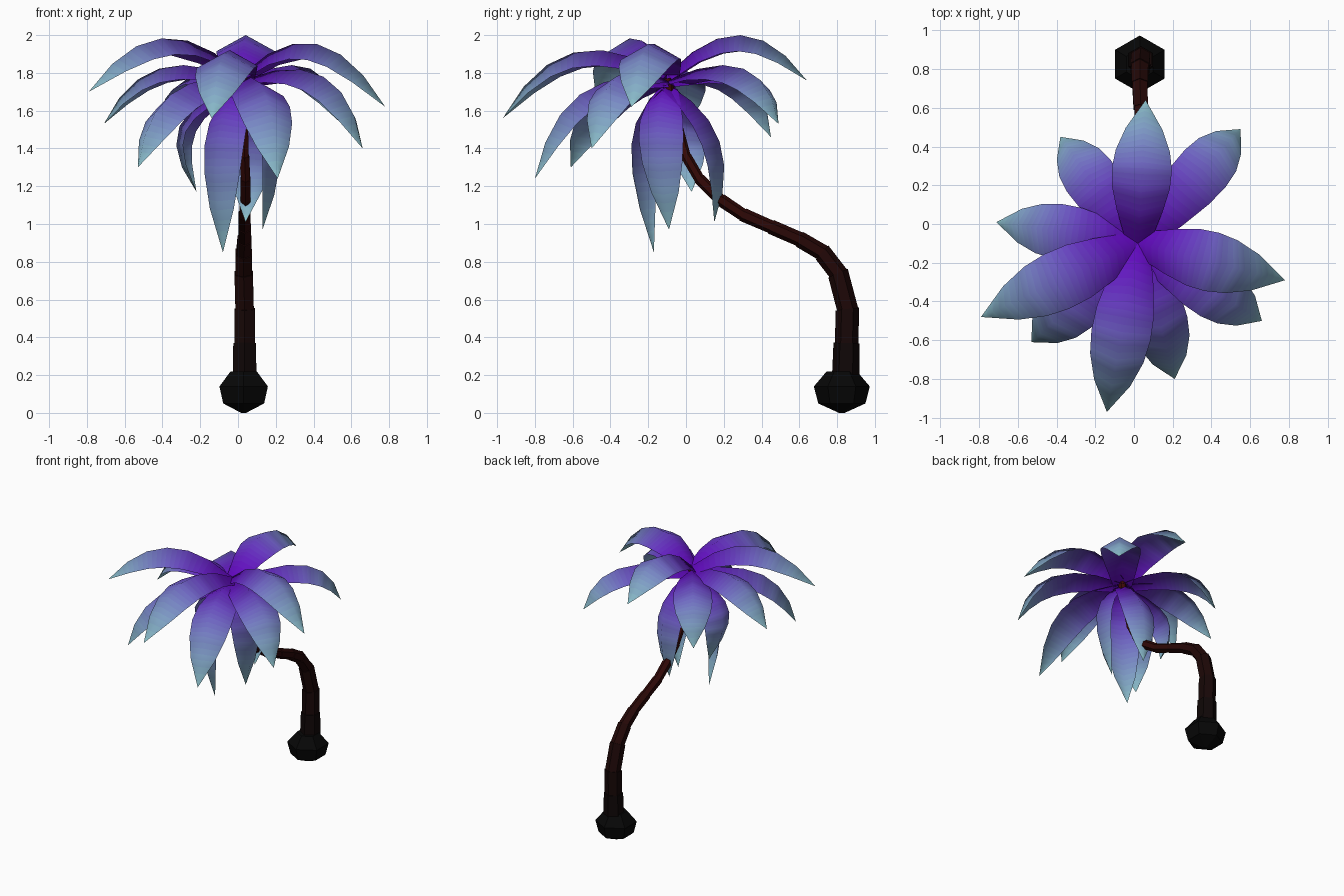
import bpy, bmesh, math
from mathutils import Vector

if "Cube" in bpy.data.objects:
    bpy.data.objects.remove(bpy.data.objects["Cube"])


def material(name, rgb):
    m = bpy.data.materials.new(name)
    m.diffuse_color = (*rgb, 1)
    m.use_nodes = True
    m.node_tree.nodes["Principled BSDF"].inputs["Base Color"].default_value = m.diffuse_color
    return m


def ramp(name, a, b, n, power=1.0):
    a, b = Vector(a), Vector(b)
    return [material(f"{name}_{i}", a.lerp(b, ((i + 0.5) / n) ** power)) for i in range(n)]


def finish(name, bm, mats, smooth):
    bmesh.ops.remove_doubles(bm, verts=bm.verts, dist=0.0005)
    me = bpy.data.meshes.new(name)
    bm.to_mesh(me)
    bm.free()
    for m in mats:
        me.materials.append(m)
    for p in me.polygons:
        p.use_smooth = smooth
    ob = bpy.data.objects.new(name, me)
    bpy.context.collection.objects.link(ob)
    return ob


def ring(bm, centre, axis, r, sides=6):
    # ring with one corner pointing along y when the axis is vertical
    axis = axis.normalized()
    u = Vector((1, 0, 0))
    v = axis.cross(u).normalized()
    u = v.cross(axis)
    return [bm.verts.new(centre + r * (math.sin(k * math.tau / sides) * u
                                       + math.cos(k * math.tau / sides) * v)) for k in range(sides)]


def bridge(bm, a, b, mat=0):
    n = len(a)
    for k in range(n):
        f = bm.faces.new((a[k - 1], b[k - 1], b[k], a[k]))
        f.material_index = mat


# Root bulb: faceted six-sided lathe
bm = bmesh.new()
up = Vector((0, 0, 1))
rings = [ring(bm, Vector((0.03, 0.825, z)), up, r)
         for r, z in ((0.015, 0.0), (0.125, 0.05), (0.148, 0.14), (0.08, 0.22))]
for a, b in zip(rings, rings[1:]):
    bridge(bm, a, b)
bm.faces.new(rings[0])
bm.faces.new(rings[-1])
bmesh.ops.recalc_face_normals(bm, faces=bm.faces)
finish("root_bulb", bm, [material("root_black", (0.002, 0.002, 0.002))], False)

# Trunk: stacked, slightly flared sections along a bent path (x, y, z, radius)
PATH = [(0.035, 0.845, 0.18, 0.075), (0.035, 0.85, 0.37, 0.064), (0.035, 0.855, 0.55, 0.058),
        (0.03, 0.805, 0.74, 0.052), (0.03, 0.72, 0.85, 0.046), (0.035, 0.60, 0.92, 0.040),
        (0.035, 0.45, 0.985, 0.036), (0.035, 0.30, 1.05, 0.034), (0.04, 0.18, 1.13, 0.032),
        (0.04, 0.07, 1.24, 0.029), (0.035, 0.0, 1.36, 0.026), (0.03, -0.04, 1.5, 0.025),
        (0.03, -0.08, 1.64, 0.025), (0.025, -0.10, 1.77, 0.028)]
pts = [Vector(p[:3]) for p in PATH]
bm = bmesh.new()
for i in range(len(pts) - 1):
    t0 = pts[i + 1] - pts[max(i - 1, 0)]
    t1 = pts[min(i + 2, len(pts) - 1)] - pts[i]
    lo = ring(bm, pts[i], t0, PATH[i][3] * 0.97)
    hi = ring(bm, pts[i + 1], t1, PATH[i + 1][3] * 1.08)
    bridge(bm, lo, hi, i)
    for cap in (lo, hi):
        bm.faces.new(cap).material_index = i
bmesh.ops.recalc_face_normals(bm, faces=bm.faces)
finish("trunk", bm, ramp("bark", (0.003, 0.002, 0.002), (0.05, 0.003, 0.002), len(pts) - 1), False)

# Leaves: arched blades with a raised midrib, coloured from purple to pale teal
SEG, SUB = 6, 4
LEAF = ramp("leaf", (0.12, 0.002, 0.52), (0.26, 0.54, 0.58), SEG * SUB, 2.2)
HALF = (0.07, 0.12, 0.15, 0.155, 0.14, 0.095, 0.0)


def leaf(name, root, ctrl, tip, width=1.0):
    root, ctrl, tip = Vector(root), Vector(ctrl), Vector(tip)
    out = Vector((ctrl.x - root.x, ctrl.y - root.y, 0)).normalized()
    side = up.cross(out)
    stations = []
    for i in range(SEG + 1):
        t = i / SEG
        mid = root * (1 - t) ** 2 + ctrl * 2 * t * (1 - t) + tip * t * t
        tan = ((ctrl - root) * (1 - t) + (tip - ctrl) * t).normalized()
        normal = tan.cross(side).normalized()
        w = HALF[i] * width
        drop = normal * w * 0.55
        stations.append((mid - side * w - drop, mid, mid + side * w - drop))
    bm = bmesh.new()
    rows = []
    for i in range(SEG * SUB + 1):
        s = min(i // SUB, SEG - 1)
        f = i / SUB - s
        rows.append([bm.verts.new(a.lerp(b, f)) for a, b in zip(stations[s], stations[s + 1])])
    for i, (a, b) in enumerate(zip(rows, rows[1:])):
        for k in range(2):
            if i == SEG * SUB - 1:
                face = bm.faces.new((a[k], a[k + 1], b[1]))
            else:
                face = bm.faces.new((a[k], a[k + 1], b[k + 1], b[k]))
            face.material_index = i
    for v in [v for v in bm.verts if not v.link_faces]:
        bm.verts.remove(v)
    bm.normal_update()
    if sum((f.normal.dot(out + up) for f in bm.faces)) < 0:
        bmesh.ops.reverse_faces(bm, faces=bm.faces)
    finish(name, bm, LEAF, True)


# Spreading leaves: tip, how far out the arch peaks, arch control height, width
SPREAD = [((0.06, 0.64, 1.76), 0.55, 2.225, 1.0), ((0.55, 0.49, 1.53), 0.87, 2.0, 0.92),
          ((-0.38, 0.45, 1.46), 0.87, 1.95, 0.9), ((-0.71, 0.01, 1.53), 0.70, 2.0, 0.92),
          ((-0.79, -0.48, 1.70), 0.55, 2.22, 1.0), ((-0.53, -0.61, 1.30), 0.87, 1.84, 1.0),
          ((-0.14, -0.97, 1.56), 0.64, 2.14, 1.0), ((0.21, -0.80, 1.24), 0.82, 1.87, 0.95),
          ((0.66, -0.50, 1.40), 0.85, 1.98, 0.95), ((0.78, -0.29, 1.62), 0.55, 2.2, 1.0)]
for n, (tip, frac, h, w) in enumerate(SPREAD):
    root = Vector((0.02, -0.10, 1.79 if h > 2.05 else 1.76))
    c = root.lerp(Vector(tip), frac)
    leaf(f"spreading_leaf_{n + 1}", root, (c.x, c.y, h), tip, w)

# Hanging leaves around the trunk: control point and tip
HANG = [((-0.19, -0.42, 1.56), (-0.08, -0.17, 0.85)), ((0.365, -0.21, 1.56), (0.13, -0.09, 0.97)),
        ((0.13, 0.33, 1.50), (0.04, 0.15, 1.01)), ((-0.52, 0.02, 1.58), (-0.22, 0.03, 1.17))]
for n, (c, tip) in enumerate(HANG):
    leaf(f"hanging_leaf_{n + 1}", (0.02, -0.10, 1.74), c, tip, 0.8)
